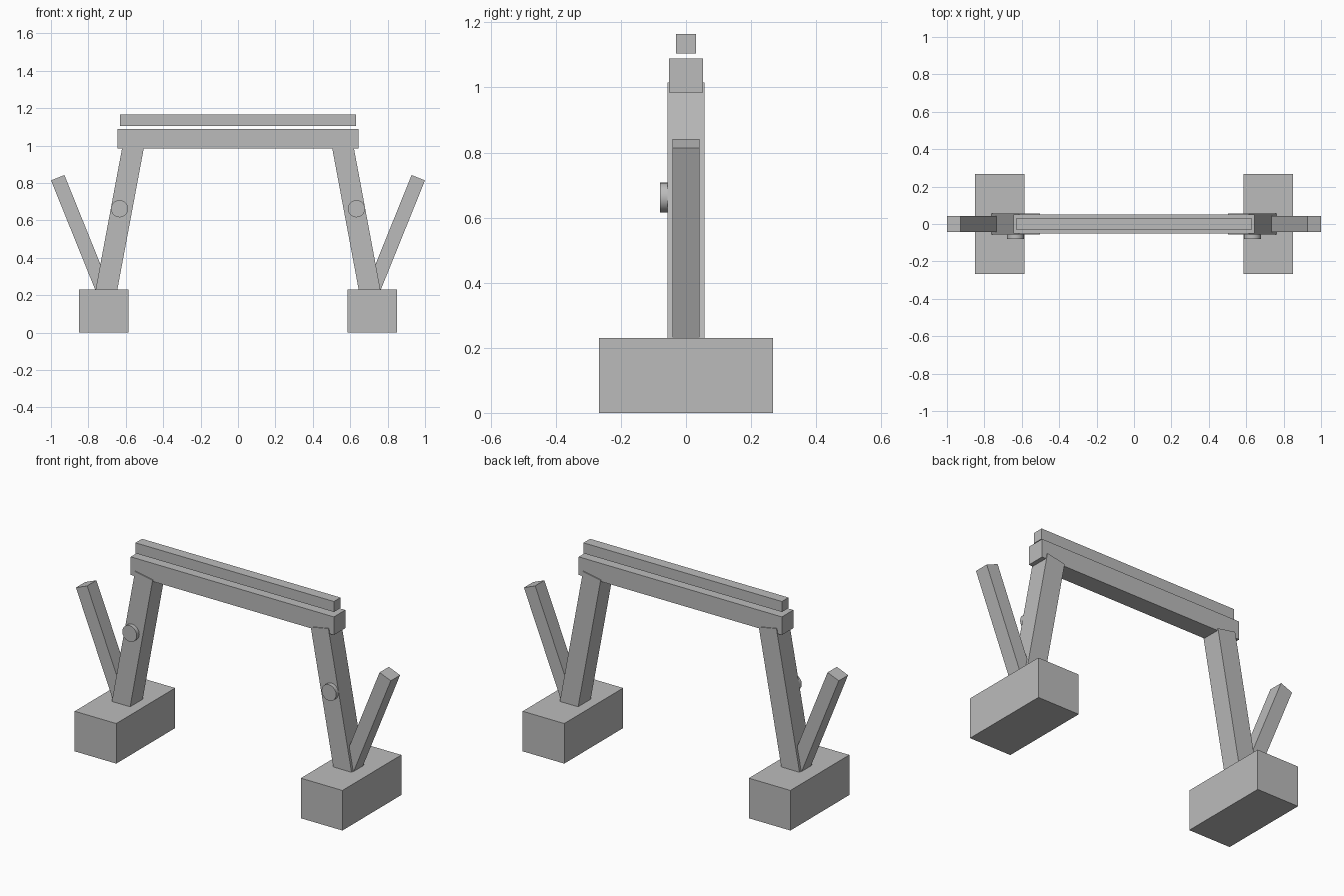
import bpy
import bmesh
from math import radians, sin, cos
from mathutils import Matrix, Vector

cube = bpy.data.objects.get("Cube")
if cube:
    bpy.data.objects.remove(cube, do_unlink=True)

GREY = (0.5, 0.5, 0.5, 1.0)
grey = bpy.data.materials.new("plain_grey")
grey.use_nodes = True
grey.diffuse_color = GREY
grey.node_tree.nodes["Principled BSDF"].inputs["Base Color"].default_value = GREY


def finish(name, bm):
    mesh = bpy.data.meshes.new(name)
    bm.to_mesh(mesh)
    bm.free()
    mesh.materials.append(grey)
    obj = bpy.data.objects.new(name, mesh)
    bpy.context.collection.objects.link(obj)
    return obj


def box(name, size, centre, tilt=0.0):
    """Box of a given size, leaned about the y axis by tilt degrees."""
    bm = bmesh.new()
    bmesh.ops.create_cube(bm, size=1.0)
    bm.transform(Matrix.Translation(centre)
                 @ Matrix.Rotation(radians(tilt), 4, 'Y')
                 @ Matrix.Diagonal((*size, 1.0)))
    return finish(name, bm)


def strut(name, width, depth, length, top, tilt):
    """Leaning box placed by the centre of its top end."""
    axis = Vector((sin(radians(tilt)), 0, cos(radians(tilt))))
    return box(name, (width, depth, length), Vector(top) - axis * length / 2, tilt)


def bolt(name, x, z):
    """Round disc on the front of a leg."""
    bm = bmesh.new()
    bmesh.ops.create_cone(bm, cap_ends=True, segments=20,
                          radius1=0.046, radius2=0.046, depth=0.04)
    bm.transform(Matrix.Translation((x, -0.06, z)) @ Matrix.Rotation(radians(90), 4, 'X'))
    obj = finish(name, bm)
    bpy.ops.object.select_all(action='DESELECT')
    obj.select_set(True)
    bpy.context.view_layer.objects.active = obj
    bpy.ops.object.shade_smooth_by_angle(angle=radians(30))


# Crossbeam and the rail above it
box("crossbeam", (1.29, 0.104, 0.104), (0, 0, 1.037))
box("top_rail", (1.26, 0.06, 0.06), (0, 0, 1.135))

# Mirrored supports
for side, s in (("left", 1), ("right", -1)):
    box(side + "_foot_block", (0.264, 0.534, 0.23), (s * 0.718, 0, 0.115))
    strut(side + "_leg", 0.114, 0.114, 0.83, (s * 0.558, 0, 1.005), s * -10.6)
    strut(side + "_brace", 0.077, 0.084, 0.68, (s * 0.964, 0, 0.828), s * 22)
    bolt(side + "_bolt", s * 0.633, 0.662)
